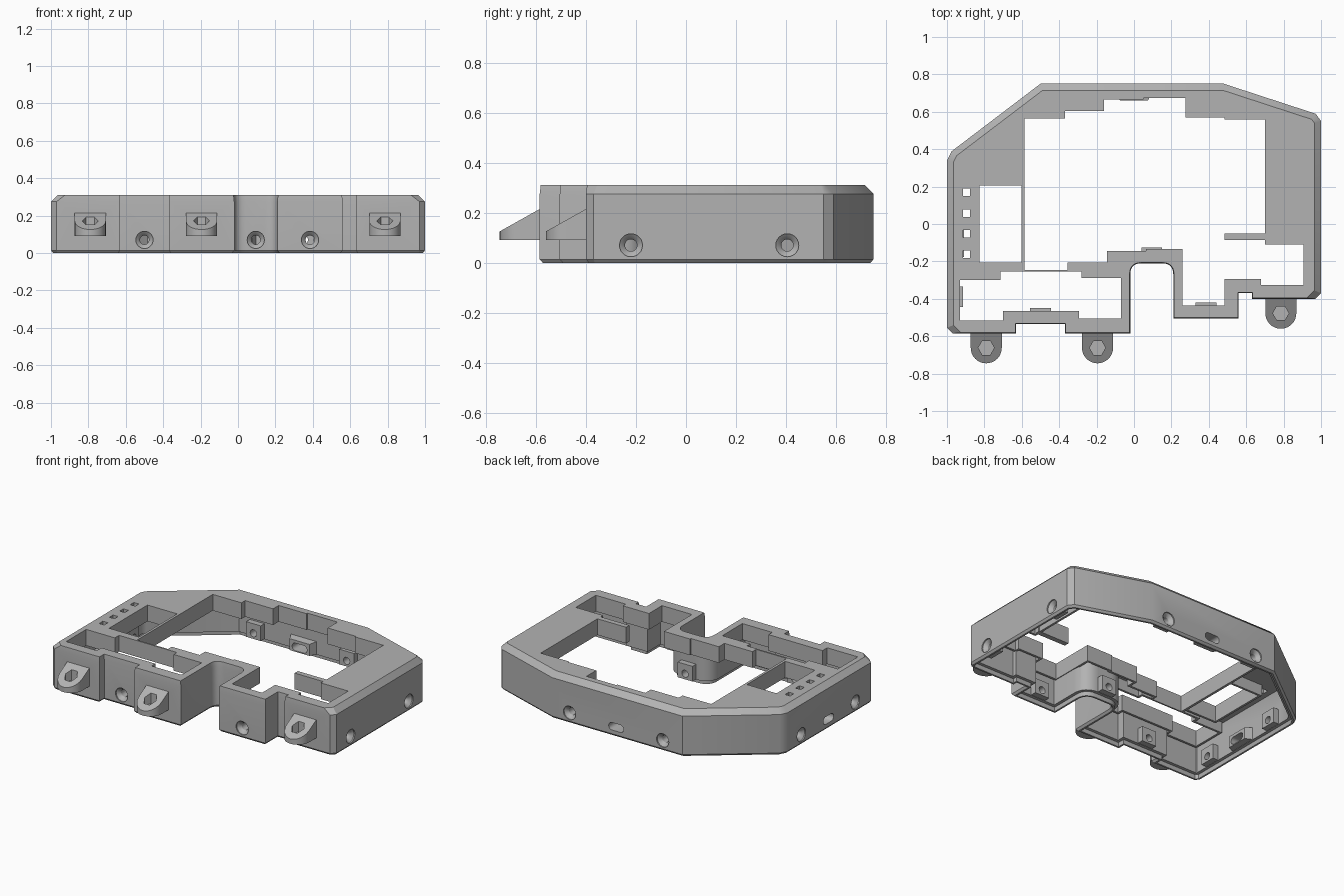
import bpy
import bmesh
from math import cos, sin, pi
from mathutils import Matrix, Vector

cube = bpy.data.objects.get("Cube")
if cube:
    bpy.data.objects.remove(cube, do_unlink=True)

GREY = (0.45, 0.45, 0.45, 1)
mat = bpy.data.materials.new("matte grey")
mat.use_nodes = True
mat.diffuse_color = GREY
mat.node_tree.nodes["Principled BSDF"].inputs["Base Color"].default_value = GREY
HEIGHT, WALL, PLATE = 0.31, 0.045, 0.275


def loft(name, shapes, matrix=None):
    """Each shape is (loops): stacked loops of 3D points, skinned and capped."""
    bm = bmesh.new()
    for loops in shapes:
        rows = [[bm.verts.new(p) for p in loop] for loop in loops]
        n = len(rows[0])
        for a, b in zip(rows, rows[1:]):
            for i in range(n):
                j = (i + 1) % n
                bm.faces.new((a[i], a[j], b[j], b[i]))
        bm.faces.new(rows[0][::-1])
        bm.faces.new(rows[-1])
    bmesh.ops.recalc_face_normals(bm, faces=bm.faces)
    if matrix:
        bm.transform(matrix)
    mesh = bpy.data.meshes.new(name)
    bm.to_mesh(mesh)
    bm.free()
    mesh.materials.append(mat)
    ob = bpy.data.objects.new(name, mesh)
    bpy.context.collection.objects.link(ob)
    return ob


def level(pts, z):
    return [(p[0], p[1], z) for p in pts]


def prism(pts, z0, z1):
    return [level(pts, z0), level(pts, z1)]


def rect(x0, x1, y0, y1):
    return [(x0, y0), (x1, y0), (x1, y1), (x0, y1)]


def ring(r, n, cx=0, cy=0):
    return [(cx + r * cos(2 * pi * i / n), cy + r * sin(2 * pi * i / n)) for i in range(n)]


def ccw(pts):
    area = sum(a[0] * b[1] - b[0] * a[1] for a, b in zip(pts, pts[1:] + pts[:1]))
    return pts if area > 0 else pts[::-1]


def inset(pts, dist):
    """Mitred inset; dist is a number or a rule giving the distance per edge."""
    lines = []
    for a, b in zip(pts, pts[1:] + pts[:1]):
        a, b = Vector(a), Vector(b)
        d = (b - a).normalized()
        nrm = Vector((-d.y, d.x))
        off = dist((a + b) / 2) if callable(dist) else dist
        lines.append((nrm, nrm.dot(a) + off))
    out = []
    for (n1, c1), (n2, c2) in zip(lines[-1:] + lines[:-1], lines):
        det = n1.x * n2.y - n1.y * n2.x
        out.append(((c1 * n2.y - c2 * n1.y) / det, (n1.x * c2 - n2.x * c1) / det))
    return out


def soften(corners):
    """Corners are (x, y, cut, segments); cut corners become short curves."""
    out = []
    for i, (x, y, cut, n) in enumerate(corners):
        p = Vector((x, y))
        if not cut:
            out.append((x, y))
            continue
        a = p + (Vector(corners[i - 1][:2]) - p).normalized() * cut
        b = p + (Vector(corners[(i + 1) % len(corners)][:2]) - p).normalized() * cut
        for k in range(n + 1):
            t = k / n
            out.append(tuple(a * (1 - t) ** 2 + p * 2 * t * (1 - t) + b * t * t))
    return out


def steps(start, moves):
    """Right-angled path: moves alternate between a new x and a new y."""
    x, y = start
    pts = [(x, y)]
    for i, v in enumerate(moves):
        x, y = (v, y) if i % 2 == 0 else (x, v)
        pts.append((x, y))
    return ccw(pts)


def boolean(target, other, mode):
    mod = target.modifiers.new(mode, 'BOOLEAN')
    mod.operation, mod.solver, mod.object = mode, 'EXACT', other
    bpy.context.view_layer.objects.active = target
    bpy.ops.object.modifier_apply(modifier=mod.name)
    bpy.data.objects.remove(other, do_unlink=True)


# Outer shell with chamfered sides and back
outline = ccw(soften([
    (-1, 0.37, 0.03, 1), (-0.5, 0.75, 0, 0), (0.48, 0.75, 0, 0), (1, 0.58, 0.03, 1),
    (1, -0.4, 0.03, 1), (0.63, -0.4, 0, 0), (0.63, -0.37, 0, 0), (0.56, -0.37, 0, 0),
    (0.56, -0.505, 0, 0), (0.21, -0.505, 0, 0), (0.21, -0.21, 0.06, 6), (-0.02, -0.21, 0.06, 6),
    (-0.02, -0.585, 0, 0), (-0.37, -0.585, 0, 0), (-0.37, -0.535, 0, 0), (-0.63, -0.535, 0, 0),
    (-0.63, -0.585, 0, 0), (-1, -0.585, 0.03, 1)]))


def chamfer(mid):
    return 0.035 if abs(mid.x) > 0.97 or mid.y > 0.3 else 0.004


frame = loft("case_frame", [[level(inset(outline, 0.012), 0), level(outline, 0.014),
                             level(outline, PLATE), level(inset(outline, chamfer), HEIGHT)]])

# Hollow underside with a rabbet along the bottom rim
rim, inner = inset(outline, 0.024), inset(outline, WALL)
boolean(frame, loft("cavity", [[level(rim, -0.05), level(rim, 0.03),
                                level(inner, 0.03), level(inner, PLATE)]]), 'DIFFERENCE')

# Stepped openings in the top plate, each with a skirt hanging below
main_opening = steps((-0.585, 0.565), [
    -0.37, 0.605, -0.16, 0.665, 0.05, 0.675, 0.275, 0.57, 0.485, 0.56, 0.7, -0.05,
    0.485, -0.085, 0.7, -0.11, 0.905, -0.325, 0.68, -0.295, 0.485, -0.435, 0.26, -0.135,
    0.065, -0.145, -0.145, -0.205, -0.355, -0.245, -0.585])
front_opening = steps((-0.93, -0.3), [
    -0.715, -0.255, -0.28, -0.29, -0.07, -0.505, -0.295, -0.465, -0.7, -0.515, -0.93])
side_opening = rect(-0.825, -0.602, -0.205, 0.207)
openings = [main_opening, front_opening, side_opening]
for o in openings:
    boolean(frame, loft("skirt", [prism(inset(o, -0.015), 0.2, 0.292)]), 'UNION')
boolean(frame, loft("tab", [prism(rect(0.49, 0.72, -0.08, -0.055), 0.2, 0.292)]), 'UNION')
lights = [rect(-0.915, -0.877, y - 0.02, y + 0.02) for y in (0.17, 0.057, -0.053, -0.163)]
for o in openings:
    boolean(frame, loft("opening", [prism(o, 0.1, 0.4)]), 'DIFFERENCE')
boolean(frame, loft("light_holes", [prism(o, 0.1, 0.4) for o in lights]), 'DIFFERENCE')


# Wall fittings: frames point inwards from the wall surface
def wall_matrix(x, y, nx, ny, z):
    inward, up = Vector((-nx, -ny, 0)), Vector((0, 0, 1))
    side = up.cross(inward)
    m = Matrix((side, up, inward)).transposed().to_4x4()
    m.translation = (x, y, z)
    return m


def stadium(r, half):
    return [(x + (half if x > 0 else -half), y) for x, y in
            [(r * cos(2 * pi * (i + 0.5) / 16), r * sin(2 * pi * (i + 0.5) / 16)) for i in range(16)]]


screws = [(-0.5, -0.535, 0, -1), (0.095, -0.21, 0, -1), (0.385, -0.505, 0, -1),
          (1, -0.22, 1, 0), (1, 0.405, 1, 0), (-1, 0.19, -1, 0), (-1, -0.39, -1, 0),
          (-0.35, 0.75, 0, 1), (0.35, 0.75, 0, 1)]
slots = [(0, 0.75, 0, 1), (-1, -0.1, -1, 0)]
for s in screws:
    m = wall_matrix(*s, 0.07)
    boss = rect(-0.055, 0.055, -0.038, 0.065)
    boolean(frame, loft("screw_boss", [prism(boss, 0.035, 0.085)], m), 'UNION')
    hole = [level(ring(r, 24), d) for d, r in
            ((-0.02, 0.046), (0.008, 0.046), (0.02, 0.03), (0.03, 0.024), (0.12, 0.024))]
    boolean(frame, loft("screw_hole", [hole], m), 'DIFFERENCE')
for s in slots:
    m = wall_matrix(*s, 0.065)
    port = [level(rect(-0.1, 0.1, -0.033, 0.055), 0.035), level(rect(-0.075, 0.075, -0.033, 0.045), 0.09)]
    boolean(frame, loft("port_boss", [port], m), 'UNION')
    boolean(frame, loft("port_slot", [prism(stadium(0.026, 0.03), -0.02, 0.12)], m), 'DIFFERENCE')

# Sloped mounting lugs with hexagonal nut pockets
for x, wall in ((-0.79, -0.585), (-0.195, -0.585), (0.785, -0.4)):
    cy = wall - 0.077
    arc = [(x + 0.083 * cos(a), cy + 0.083 * sin(a)) for a in [pi + pi * i / 16 for i in range(17)]]
    shape = [(x - 0.083, wall + 0.02)] + arc + [(x + 0.083, wall + 0.02)]
    top = [(px, py, 0.215 + 0.56 * (py - wall)) for px, py in shape]
    boolean(frame, loft("lug", [[level(shape, 0.092), top]]), 'UNION')
    boolean(frame, loft("nut_pocket", [prism(ring(0.043, 6, x, cy), 0.12, 0.3)]), 'DIFFERENCE')

bpy.ops.object.select_all(action='DESELECT')
frame.select_set(True)
bpy.context.view_layer.objects.active = frame
bpy.ops.object.shade_smooth_by_angle(angle=pi / 6)
